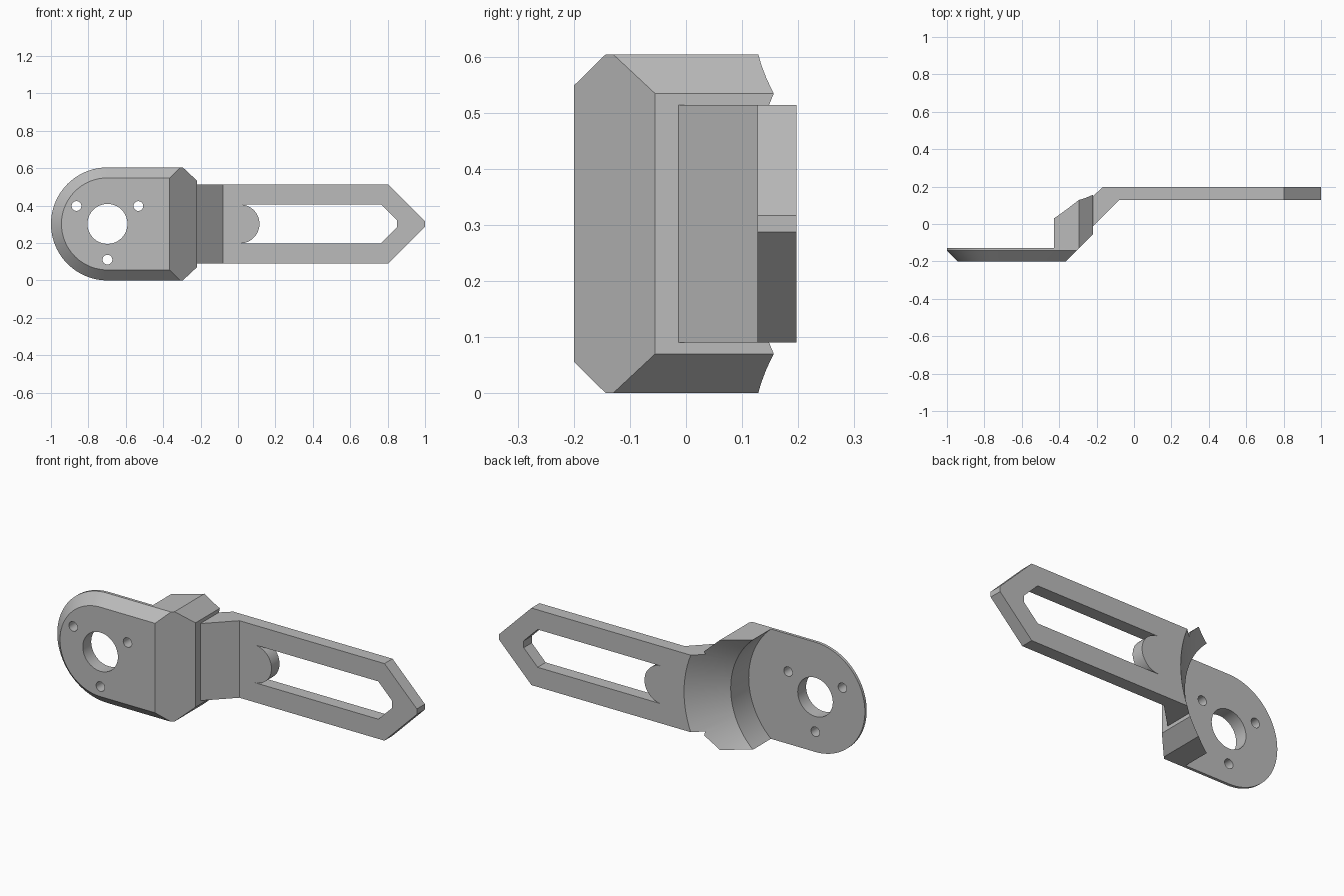
import bpy
import bmesh
from math import sin, cos, pi

if "Cube" in bpy.data.objects:
    bpy.data.objects.remove(bpy.data.objects["Cube"], do_unlink=True)

MID = 0.302            # height of the centre line
HUB = -0.698           # x of the hub centre
BACK, FRONT = 0.197, -0.2

grey = bpy.data.materials.new("plain grey")
grey.use_nodes = True
colour = (0.5, 0.5, 0.5, 1)
grey.diffuse_color = colour
grey.node_tree.nodes["Principled BSDF"].inputs["Base Color"].default_value = colour


def loft(name, rings):
    """Solid through matching rings of points, capped at both ends."""
    bm = bmesh.new()
    rows = [[bm.verts.new(p) for p in ring] for ring in rings]
    n = len(rows[0])
    for a, b in zip(rows, rows[1:]):
        for i in range(n):
            j = (i + 1) % n
            bm.faces.new((a[i], a[j], b[j], b[i]))
    bm.faces.new(rows[0])
    bm.faces.new(rows[-1])
    bmesh.ops.recalc_face_normals(bm, faces=bm.faces)
    mesh = bpy.data.meshes.new(name)
    bm.to_mesh(mesh)
    bm.free()
    mesh.materials.append(grey)
    ob = bpy.data.objects.new(name, mesh)
    bpy.context.collection.objects.link(ob)
    return ob


def at_y(points, y):
    """Place (x, height from centre line) points at depth y."""
    return [(x, y, MID + h) for x, h in points]


def slab(name, points, y0, y1):
    return loft(name, [at_y(points, y0), at_y(points, y1)])


def plan_cutter(points):
    return loft("cutter", [[(x, y, z) for x, y in points] for z in (-0.5, 1)])


def arc(x, h, r, start, end, n):
    angles = [start + (end - start) * i / n for i in range(n + 1)]
    return [(x + r * cos(a), h + r * sin(a)) for a in angles]


def circle(x, h, r, n):
    return arc(x, h, r, 0, 2 * pi, n)[:-1]


def combine(ob, other, operation="DIFFERENCE"):
    other.hide_render = True
    mod = ob.modifiers.new("combine", "BOOLEAN")
    mod.operation = operation
    mod.solver = "EXACT"
    mod.object = other
    bpy.context.view_layer.objects.active = ob
    bpy.ops.object.modifier_apply(modifier=mod.name)
    bpy.data.objects.remove(other, do_unlink=True)


def hub_outline(r):
    end = [(-0.295, -r), (-0.22, -0.232), (-0.22, 0.232), (-0.295, r)]
    return arc(HUB, 0, r, pi / 2, 3 * pi / 2, 48) + end


# Hub plate and shoulder block with a bevelled front rim
bracket = loft("bracket", [at_y(hub_outline(0.246), FRONT),
                           at_y(hub_outline(0.302), -0.143),
                           at_y(hub_outline(0.302), 0.19)])
# Slanted front of the shoulder
combine(bracket, plan_cutter([(-0.45, -0.285), (0.1, 0.265), (0.1, -0.285)]))

# Pointed arm with a slanted root
arm = slab("arm", [(-0.26, -0.212), (0.803, -0.212), (1, -0.015),
                   (1, 0.015), (0.803, 0.212), (-0.26, 0.212)], -0.1, BACK)
combine(arm, plan_cutter([(-0.4, -0.193), (-0.08, 0.127), (1.1, 0.127), (1.1, -0.193)]))

# Slot with a pointed far end and a round tongue at the near end
slot = arc(0.011, 0, 0.104, -pi / 2, pi / 2, 24)
slot += [(0.765, 0.104), (0.85, 0.019), (0.85, -0.019), (0.765, -0.104)]
combine(arm, slab("cutter", slot, 0, 0.3))
combine(bracket, arm, "UNION")

# Round pocket behind the hub, flaring into a cone
pocket = [(0.405, -0.127), (0.405, 0.03), (0.625, 0.25)]
combine(bracket, loft("cutter", [at_y(circle(HUB, 0, r, 96), y) for r, y in pocket]))

# Shaft hole and three screw holes
holes = [(HUB, 0, 0.107)]
for k in range(3):
    a = -pi / 2 + k * 2 * pi / 3
    holes.append((HUB + 0.191 * cos(a), 0.191 * sin(a), 0.026))
for x, h, r in holes:
    combine(bracket, slab("cutter", circle(x, h, r, 40), -0.3, 0))

bpy.ops.object.select_all(action="DESELECT")
bracket.select_set(True)
bpy.context.view_layer.objects.active = bracket
bpy.ops.object.shade_smooth_by_angle(angle=pi / 9)
